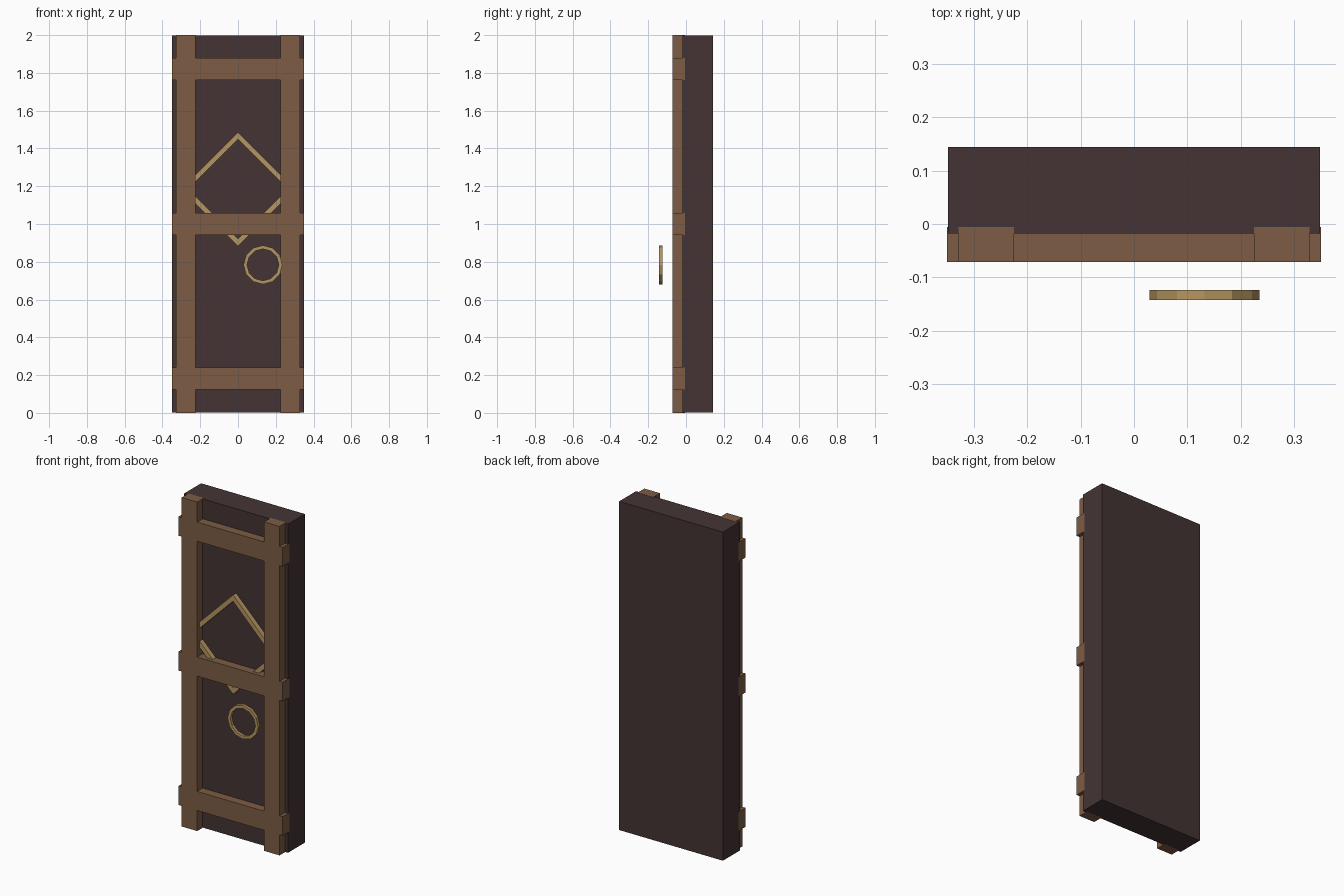
import bpy, bmesh, math

cube = bpy.data.objects.get("Cube")
if cube:
    bpy.data.objects.remove(cube, do_unlink=True)


def material(name, r, g, b):
    m = bpy.data.materials.new(name)
    m.use_nodes = True
    m.diffuse_color = (r, g, b, 1)
    m.node_tree.nodes["Principled BSDF"].inputs["Base Color"].default_value = (r, g, b, 1)
    return m


dark_wood = material("dark wood", 0.058, 0.034, 0.034)
brown_wood = material("brown wood", 0.205, 0.107, 0.058)
brass = material("brass", 0.462, 0.301, 0.117)


def finish(name, bm, mat):
    bmesh.ops.recalc_face_normals(bm, faces=bm.faces)
    mesh = bpy.data.meshes.new(name)
    bm.to_mesh(mesh)
    bm.free()
    mesh.materials.append(mat)
    obj = bpy.data.objects.new(name, mesh)
    bpy.context.collection.objects.link(obj)
    return obj


def box(name, x, y, z, mat):
    """Box from (low, high) ranges on each axis."""
    bm = bmesh.new()
    bmesh.ops.create_cube(bm, size=1)
    for v in bm.verts:
        v.co = [(lo + hi) / 2 + c * (hi - lo) for c, (lo, hi) in zip(v.co, (x, y, z))]
    return finish(name, bm, mat)


def flat_ring(name, sides, centre, outer, inner, y, mat):
    """Polygonal ring with a rectangular section, standing in the XZ plane."""
    bm = bmesh.new()
    section = [(outer, y[0]), (outer, y[1]), (inner, y[1]), (inner, y[0])]
    loops = []
    for i in range(sides):
        a = math.tau * i / sides
        loops.append([bm.verts.new((centre[0] + r * math.cos(a), d,
                                    centre[1] + r * math.sin(a))) for r, d in section])
    for i, loop in enumerate(loops):
        after = loops[(i + 1) % sides]
        for j in range(4):
            k = (j + 1) % 4
            bm.faces.new((loop[j], loop[k], after[k], after[j]))
    return finish(name, bm, mat)


# Door slab
box("door_slab", (-0.349, 0.349), (-0.018, 0.144), (0.001, 1.999), dark_wood)

# Upright stiles, then crossing rails
frame_depth = (-0.071, -0.006)
for side, x in (("left", (0.225, 0.329)), ("right", (-0.329, -0.225))):
    box(side + "_stile", x, frame_depth, (0, 2), brown_wood)
for level, z in (("bottom", 0.183), ("middle", 1.0), ("top", 1.82)):
    box(level + "_rail", (-0.35, 0.35), frame_depth, (z - 0.058, z + 0.058), brown_wood)

# Diamond trim and handle ring
flat_ring("diamond_trim", 4, (0, 1.185), 0.302, 0.264, (-0.048, -0.017), brass)
flat_ring("handle_ring", 12, (0.132, 0.784), 0.103, 0.084, (-0.142, -0.124), brass)
